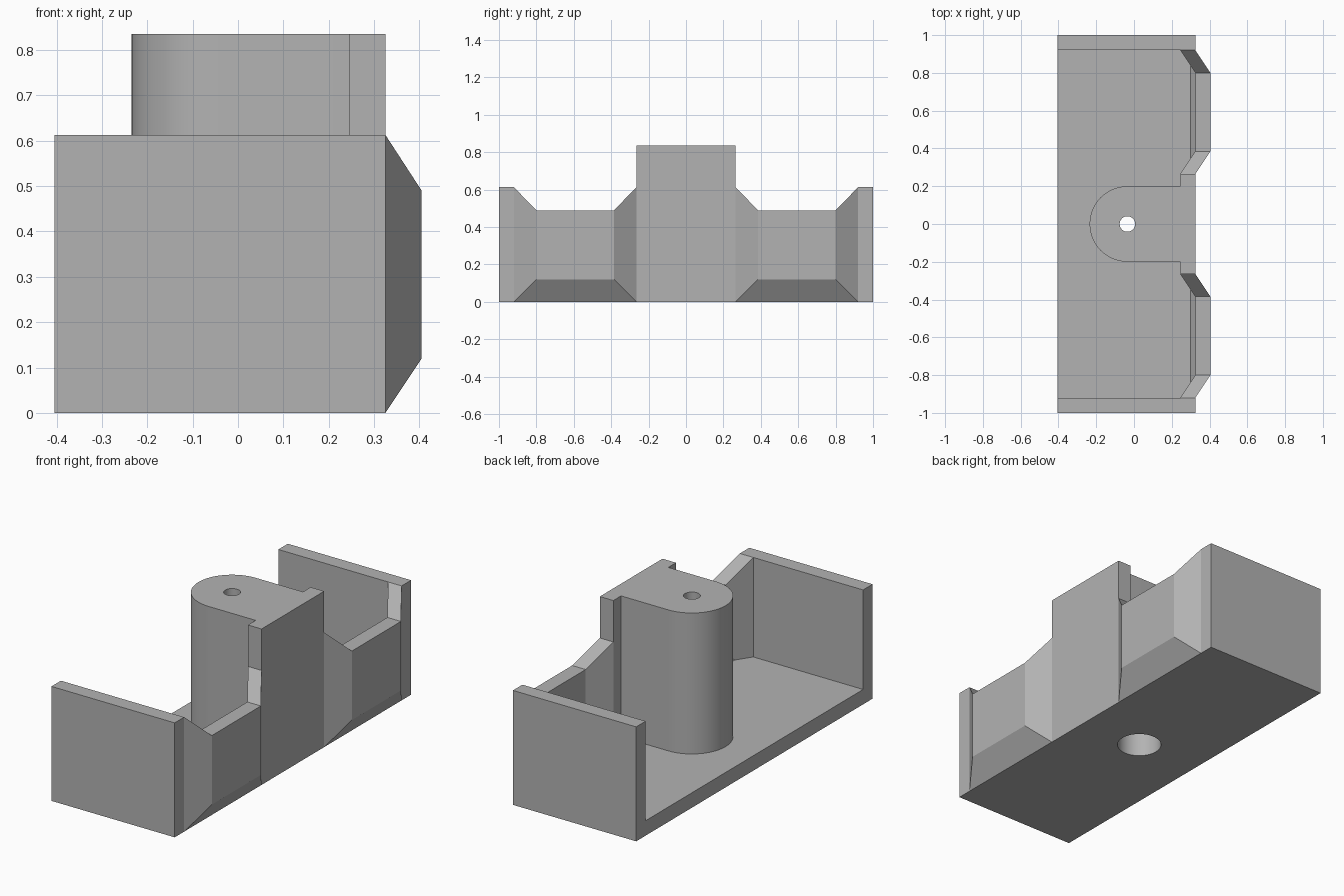
import bpy, bmesh, math
from mathutils import Vector

cube = bpy.data.objects.get("Cube")
if cube:
    bpy.data.objects.remove(cube, do_unlink=True)

GREY = (0.45, 0.45, 0.45, 1)
mat = bpy.data.materials.new("plain grey")
mat.use_nodes = True
mat.diffuse_color = GREY
mat.node_tree.nodes["Principled BSDF"].inputs["Base Color"].default_value = GREY

T = 0.08                          # wall thickness
BACK, FACE, BULGE = -0.405, 0.325, 0.405
WALL_H, POST_H = 0.613, 0.835
HOLE_X = -0.035


def finish(name, bm):
    bmesh.ops.recalc_face_normals(bm, faces=bm.faces)
    mesh = bpy.data.meshes.new(name)
    bm.to_mesh(mesh)
    bm.free()
    mesh.materials.append(mat)
    ob = bpy.data.objects.new(name, mesh)
    bpy.context.collection.objects.link(ob)
    return ob


def extruded(name, faces, offset):
    """Sheet of faces (lists of points) thickened along an offset."""
    bm = bmesh.new()
    for pts in faces:
        bm.faces.new([bm.verts.new(p) for p in pts])
    bmesh.ops.remove_doubles(bm, verts=bm.verts, dist=1e-5)
    original = bm.faces[:]
    res = bmesh.ops.extrude_face_region(bm, geom=original, use_keep_orig=True)
    moved = [g for g in res["geom"] if isinstance(g, bmesh.types.BMVert)]
    bmesh.ops.translate(bm, verts=moved, vec=Vector(offset))
    return finish(name, bm)


def box(name, x0, x1, y0, y1, z0, z1):
    base = [(x0, y0, z0), (x1, y0, z0), (x1, y1, z0), (x0, y1, z0)]
    return extruded(name, [base], (0, 0, z1 - z0))


def cylinder(name, r, z0, z1):
    ring = [(HOLE_X + r * math.cos(a), r * math.sin(a), z0)
            for a in (math.tau * i / 48 for i in range(48))]
    return extruded(name, [ring], (0, 0, z1 - z0))


def bulged_panel(name, s):
    """Front panel that steps outward through slanted sides and bottom."""
    rim = [(FACE, s * y, z) for y, z in
           ((0.92, WALL_H), (0.92, 0), (0.265, 0), (0.265, WALL_H))]
    mid = [(BULGE, s * y, z) for y, z in
           ((0.8, 0.49), (0.8, 0.12), (0.385, 0.12), (0.385, 0.49))]
    faces = [[rim[i], rim[i + 1], mid[i + 1], mid[i]] for i in range(3)]
    return extruded(name, faces + [mid], (-T, 0, 0))


# Tray floor, end walls and bulged front panels
body = box("wall_bracket", BACK, FACE, -1, 1, 0, T)
parts = []
for s, side in ((1, "back"), (-1, "front")):
    y0, y1 = sorted((s * 0.92, s))
    parts.append(box(side + "_end_wall", BACK, FACE, y0, y1, 0, WALL_H))
    parts.append(bulged_panel(side + "_bulged_panel", s))

# Centre slab and rounded screw post
parts.append(box("centre_slab", FACE - T, FACE, -0.265, 0.265, 0, POST_H))
arc = [(HOLE_X + 0.2 * math.cos(a), 0.2 * math.sin(a), 0)
       for a in (math.pi / 2 + math.pi * i / 28 for i in range(29))]
outline = arc + [(FACE - T, -0.2, 0), (FACE - T, 0.2, 0)]
parts.append(extruded("screw_post", [outline], (0, 0, POST_H)))

# Stepped screw hole
cutters = [cylinder("screw_shaft_cutter", 0.041, -0.1, 1),
           cylinder("screw_head_cutter", 0.111, -0.1, 0.7)]

# Merge the parts, then cut the hole
bpy.context.view_layer.objects.active = body
for ob, op in [(p, "UNION") for p in parts] + [(c, "DIFFERENCE") for c in cutters]:
    mod = body.modifiers.new(ob.name, "BOOLEAN")
    mod.operation, mod.object, mod.solver = op, ob, "EXACT"
    bpy.ops.object.modifier_apply(modifier=mod.name)
    bpy.data.objects.remove(ob, do_unlink=True)

bpy.ops.object.select_all(action="DESELECT")
body.select_set(True)
bpy.ops.object.shade_smooth_by_angle(angle=math.radians(25))
